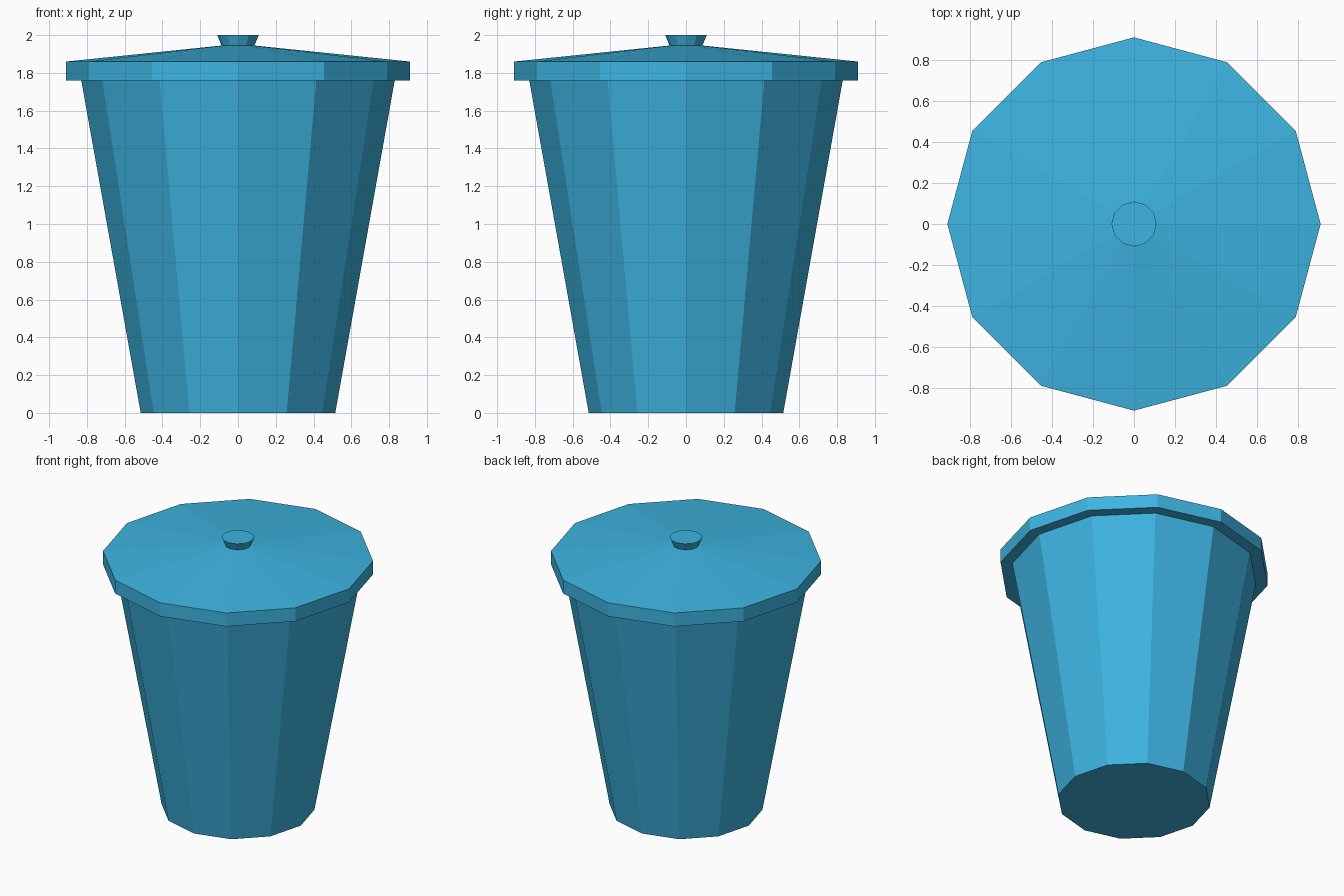
import bpy
import bmesh
import math

cube = bpy.data.objects.get("Cube")
if cube:
    bpy.data.objects.remove(cube, do_unlink=True)

SIDES = 12

blue = bpy.data.materials.new("bin blue")
blue.use_nodes = True
colour = (0.047, 0.456, 0.753, 1.0)
blue.diffuse_color = colour
blue.node_tree.nodes["Principled BSDF"].inputs["Base Color"].default_value = colour


def faceted_lathe(name, profile):
    """Stack twelve-sided rings of (radius, height), capped at both ends."""
    bm = bmesh.new()
    rings = []
    for r, z in profile:
        angles = [2 * math.pi * i / SIDES for i in range(SIDES)]
        rings.append([bm.verts.new((r * math.cos(a), r * math.sin(a), z)) for a in angles])
    for low, high in zip(rings, rings[1:]):
        for i in range(SIDES):
            j = (i + 1) % SIDES
            bm.faces.new((low[i], low[j], high[j], high[i]))
    bm.faces.new(rings[0][::-1])
    bm.faces.new(rings[-1])
    bmesh.ops.recalc_face_normals(bm, faces=bm.faces)
    mesh = bpy.data.meshes.new(name)
    bm.to_mesh(mesh)
    bm.free()
    mesh.materials.append(blue)
    obj = bpy.data.objects.new(name, mesh)
    bpy.context.collection.objects.link(obj)
    return obj


# Tapered container
faceted_lathe("bin_body", [(0.515, 0.0), (0.83, 1.762)])

# Overhanging lid with a shallow pitched top
faceted_lathe("lid", [(0.91, 1.76), (0.91, 1.86), (0.085, 1.945)])

# Flared handle knob
faceted_lathe("lid_knob", [(0.085, 1.94), (0.11, 2.0)])
